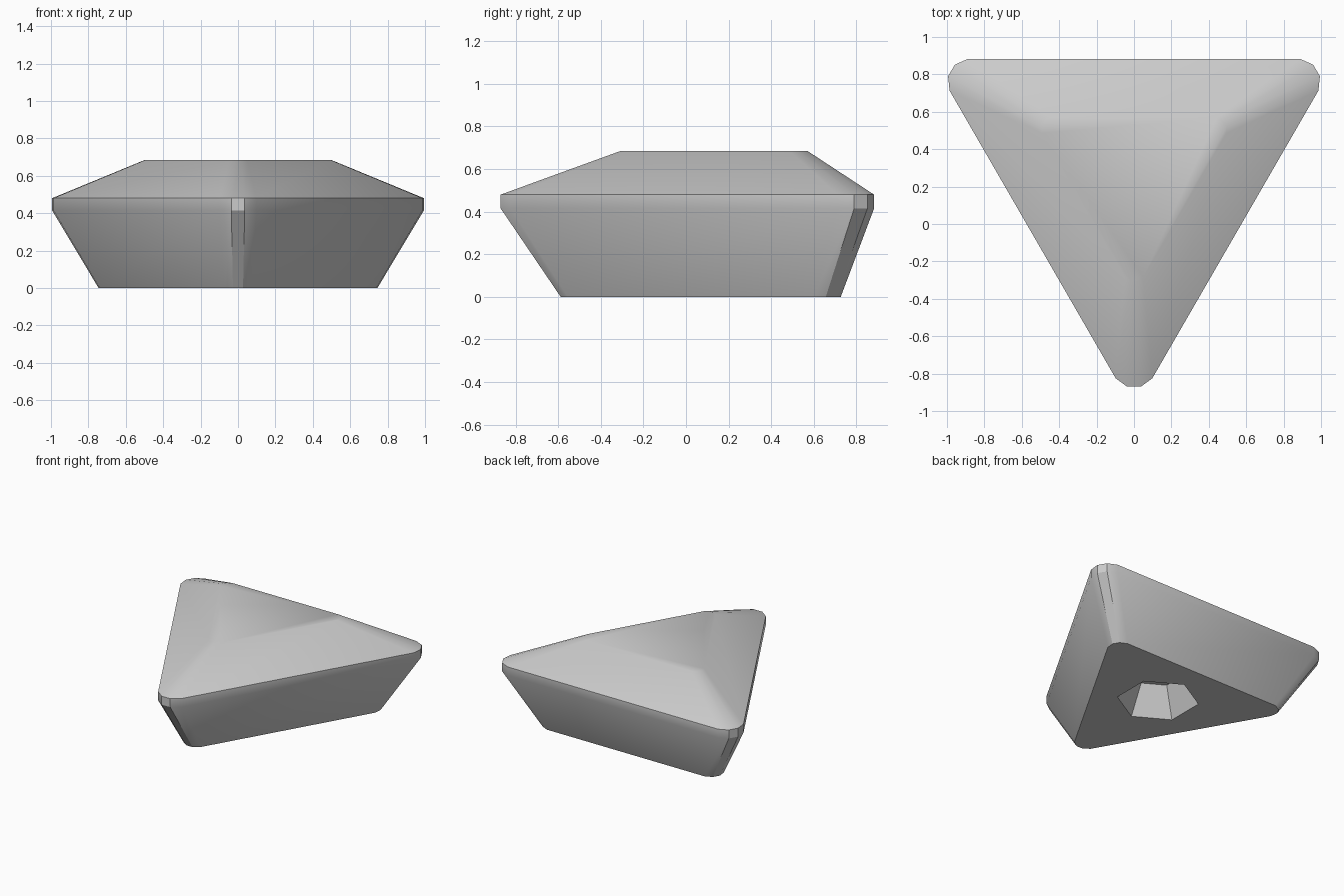
import bpy, bmesh, math
from mathutils import Matrix, Vector

cube = bpy.data.objects.get("Cube")
if cube:
    bpy.data.objects.remove(cube, do_unlink=True)

CENTRE_Y = 0.257

grey = bpy.data.materials.new("light_grey")
grey.use_nodes = True
grey.diffuse_color = (0.6, 0.6, 0.6, 1)
grey.node_tree.nodes["Principled BSDF"].inputs["Base Color"].default_value = (0.6, 0.6, 0.6, 1)


def ring(bm, outline, scale, z):
    return [bm.verts.new((p.x * scale, p.y * scale + CENTRE_Y, z)) for p in outline]


def bridge(bm, lower, upper):
    n = len(lower)
    for i in range(n):
        j = (i + 1) % n
        bm.faces.new((lower[i], lower[j], upper[j], upper[i]))


# Rounded triangle: one four-point corner turned three times
corner = [Vector(p) for p in ((-0.098, -1.082), (-0.036, -1.127), (0.036, -1.127), (0.098, -1.082))]
triangle = [Matrix.Rotation(math.radians(120 * k), 2) @ p for k in range(3) for p in corner]
hexagon = [Vector((math.cos(a), math.sin(a))) for a in (math.radians(30 + 60 * k) for k in range(6))]

bm = bmesh.new()

# Outer shell: base, rim band and bevelled crown
levels = [ring(bm, triangle, s, z) for s, z in ((0.75, 0), (1, 0.415), (1, 0.48), (0.5, 0.685))]
for lower, upper in zip(levels, levels[1:]):
    bridge(bm, lower, upper)
bm.faces.new(levels[-1])

# Tapered six-sided socket in the underside
mouth = ring(bm, hexagon, 0.285, 0)
roof = ring(bm, hexagon, 0.18, 0.22)
bridge(bm, mouth, roof)
bm.faces.new(roof)

# Flat base around the socket
edges = []
for loop in (levels[0], mouth):
    for a, b in zip(loop, loop[1:] + loop[:1]):
        edges.append(bm.edges.get((a, b)))
bmesh.ops.triangle_fill(bm, use_beauty=True, use_dissolve=False, edges=edges, normal=(0, 0, -1))
bmesh.ops.recalc_face_normals(bm, faces=bm.faces)

mesh = bpy.data.meshes.new("triangular_block")
bm.to_mesh(mesh)
bm.free()
mesh.materials.append(grey)
block = bpy.data.objects.new("triangular_block", mesh)
bpy.context.collection.objects.link(block)

# Soft corners, crisp rim
bpy.ops.object.select_all(action="DESELECT")
block.select_set(True)
bpy.context.view_layer.objects.active = block
bpy.ops.object.shade_smooth_by_angle(angle=math.radians(30))
